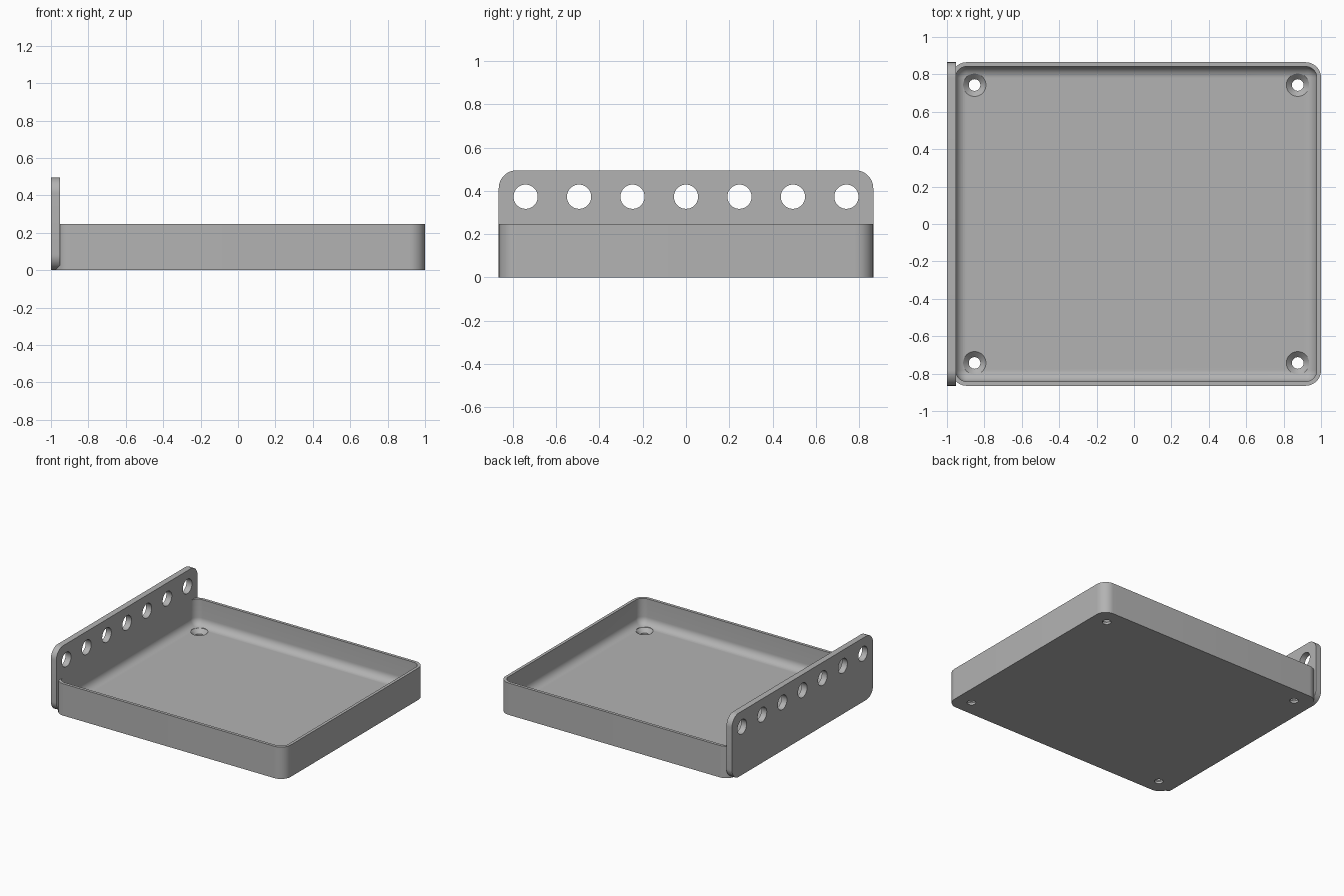
import bpy, bmesh, math

if "Cube" in bpy.data.objects:
    bpy.data.objects.remove(bpy.data.objects["Cube"], do_unlink=True)

gray = bpy.data.materials.new("plain gray")
gray.use_nodes = True
color = (0.45, 0.45, 0.45, 1)
gray.diffuse_color = color
gray.node_tree.nodes["Principled BSDF"].inputs["Base Color"].default_value = color

HALF_Y = 0.865
RADIUS = 0.083
TRAY_LEFT, TRAY_RIGHT, TRAY_TOP = -0.977, 1.0, 0.247
WALL, FLOOR, FILLET = 0.023, 0.047, 0.06
PLATE_INNER, PLATE_TOP = -0.953, 0.495


def rounded_rect(u0, u1, v0, v1, r, steps=12):
    """Counter-clockwise outline of a rectangle with round corners."""
    centers = [(u1 - r, v1 - r), (u0 + r, v1 - r), (u0 + r, v0 + r), (u1 - r, v0 + r)]
    points = []
    for quarter, (cu, cv) in enumerate(centers):
        for i in range(steps + 1):
            a = (quarter + i / steps) * math.pi / 2
            points.append((cu + r * math.cos(a), cv + r * math.sin(a)))
    return points


def circle(u, v, r, count=40):
    angles = [2 * math.pi * i / count for i in range(count)]
    return [(u + r * math.cos(a), v + r * math.sin(a)) for a in angles]


def loft(name, rings):
    """Skin matching rings of 3D points and cap both ends."""
    bm = bmesh.new()
    loops = [[bm.verts.new(p) for p in ring] for ring in rings]
    for low, high in zip(loops, loops[1:]):
        n = len(low)
        for i in range(n):
            j = (i + 1) % n
            bm.faces.new((low[i], low[j], high[j], high[i]))
    bm.faces.new(reversed(loops[0]))
    bm.faces.new(loops[-1])
    bmesh.ops.recalc_face_normals(bm, faces=bm.faces)
    mesh = bpy.data.meshes.new(name)
    bm.to_mesh(mesh)
    bm.free()
    mesh.materials.append(gray)
    obj = bpy.data.objects.new(name, mesh)
    bpy.context.collection.objects.link(obj)
    return obj


def at_z(points, z):
    return [(u, v, z) for u, v in points]


def at_x(points, x):
    return [(x, u, v) for u, v in points]


def activate(obj):
    bpy.ops.object.select_all(action='DESELECT')
    obj.select_set(True)
    bpy.context.view_layer.objects.active = obj


def cut(obj, cutters):
    for cutter in cutters:
        cutter.hide_render = True
        mod = obj.modifiers.new("hole", 'BOOLEAN')
        mod.operation = 'DIFFERENCE'
        mod.solver = 'EXACT'
        mod.object = cutter
        activate(obj)
        bpy.ops.object.modifier_apply(modifier=mod.name)
        bpy.data.objects.remove(cutter, do_unlink=True)


# Tray: outer wall, rim, inner wall, then a fillet down to the floor
def tray_ring(inset, z):
    return at_z(rounded_rect(TRAY_LEFT + inset, TRAY_RIGHT - inset,
                             -HALF_Y + inset, HALF_Y - inset, RADIUS - inset), z)


rings = [tray_ring(0, 0), tray_ring(0, TRAY_TOP), tray_ring(WALL, TRAY_TOP)]
fillet = FILLET - 0.001
for i in range(11):
    a = i / 10 * math.pi / 2
    rings.append(tray_ring(WALL + fillet * (1 - math.cos(a)),
                           FLOOR + fillet * (1 - math.sin(a))))
tray = loft("tray", rings)

# Countersunk screw holes in the four corners of the floor
mid_x = (TRAY_LEFT + TRAY_RIGHT) / 2
sinks = []
for sx in (-1, 1):
    for sy in (-1, 1):
        x, y = mid_x + sx * 0.864, sy * 0.743
        profile = [(0.031, -0.05), (0.031, 0.017), (0.061, FLOOR), (0.061, 0.06)]
        sinks.append(loft("screw_hole_cutter", [at_z(circle(x, y, r), z) for r, z in profile]))
cut(tray, sinks)

# Upright mounting plate with a row of round holes
outline = rounded_rect(-HALF_Y, HALF_Y, 0, PLATE_TOP, RADIUS)
plate = loft("mounting_plate", [at_x(outline, -1), at_x(outline, PLATE_INNER)])
cut(plate, [loft("plate_hole_cutter", [at_x(circle(i * 0.247, 0.373, 0.056), x)
                                       for x in (-1.1, -0.9)])
            for i in range(-3, 4)])

for part in (tray, plate):
    activate(part)
    bpy.ops.object.shade_smooth_by_angle(angle=math.radians(30))
